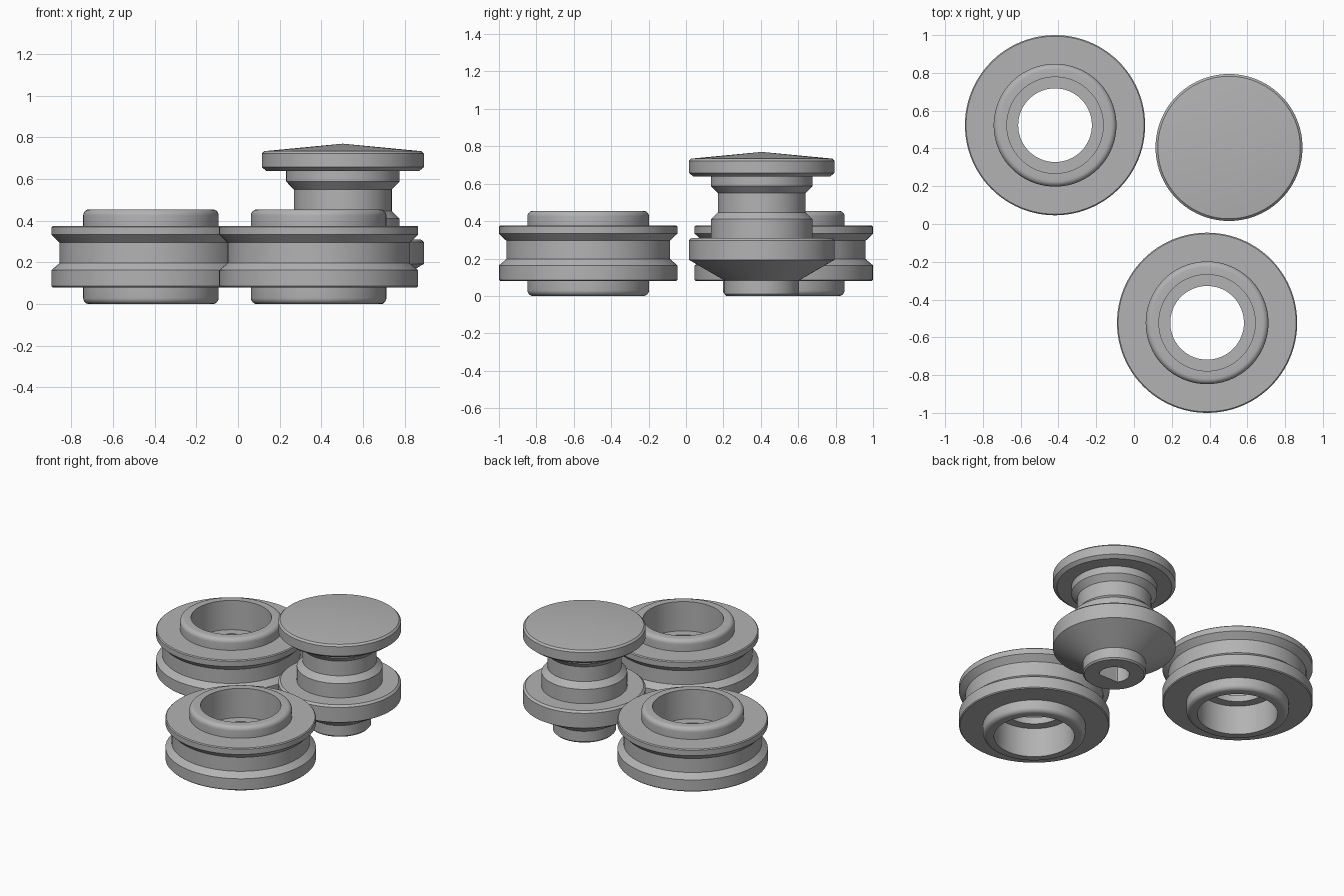
import bpy, bmesh, math

cube = bpy.data.objects.get("Cube")
if cube:
    bpy.data.objects.remove(cube, do_unlink=True)

SEGMENTS = 96

grey = bpy.data.materials.new("plain grey")
grey.use_nodes = True
colour = (0.45, 0.45, 0.45, 1)
grey.diffuse_color = colour
grey.node_tree.nodes["Principled BSDF"].inputs["Base Color"].default_value = colour


def fillet(cr, cz, radius, start, steps=6):
    """Quarter arc in the profile plane, running anticlockwise from start degrees."""
    return [(cr + radius * math.cos(math.radians(start + 90 * i / steps)),
             cz + radius * math.sin(math.radians(start + 90 * i / steps)))
            for i in range(steps + 1)]


def flat_side(radius, angle, distance):
    """Radius of a round hole with one flat on its front side."""
    toward = -math.sin(angle)
    return min(radius, distance / toward) if toward > 0.01 else radius


def lathe(name, profile, location, closed=False, flat_points=0, flat=0.06):
    """Revolve (radius, z) points; the first flat_points follow a flat-sided hole."""
    bm = bmesh.new()
    rings = []
    for i in range(SEGMENTS):
        a = math.tau * i / SEGMENTS
        ring = []
        for k, (r, z) in enumerate(profile):
            if k < flat_points:
                r = flat_side(r, a, flat)
            ring.append(bm.verts.new((r * math.cos(a), r * math.sin(a), z)))
        rings.append(ring)
    count = len(profile)
    for i in range(SEGMENTS):
        a, b = rings[i], rings[(i + 1) % SEGMENTS]
        for k in range(count if closed else count - 1):
            n = (k + 1) % count
            bm.faces.new((a[k], b[k], b[n], a[n]))
    bmesh.ops.remove_doubles(bm, verts=bm.verts, dist=1e-5)
    bmesh.ops.recalc_face_normals(bm, faces=bm.faces)
    mesh = bpy.data.meshes.new(name)
    bm.to_mesh(mesh)
    bm.free()
    mesh.materials.append(grey)
    obj = bpy.data.objects.new(name, mesh)
    bpy.context.collection.objects.link(obj)
    obj.location = (*location, 0)
    bpy.ops.object.select_all(action='DESELECT')
    obj.select_set(True)
    bpy.context.view_layer.objects.active = obj
    bpy.ops.object.shade_smooth_by_angle(angle=math.radians(25))
    return obj


# Grooved wheels: rounded collars, V-sided groove, bearing seats and an inner lip
collar, seat, lip, rim, groove = 0.325, 0.255, 0.195, 0.477, 0.438
top, soft = 0.455, 0.03
wheel = [(seat, 0)]
wheel += fillet(collar - soft, soft, soft, -90)
wheel += [(collar, 0.08), (rim - 0.006, 0.08), (rim, 0.086), (rim, 0.163),
          (groove, 0.197), (groove, 0.295), (rim, 0.333), (rim, 0.37),
          (rim - 0.006, 0.376), (collar, 0.376)]
wheel += fillet(collar - soft, top - soft, soft, 0)
wheel += [(seat, top), (seat, 0.25), (lip, 0.25), (lip, 0.205), (seat, 0.205)]

for name, place in (("back_wheel", (-0.418, 0.523)), ("front_wheel", (0.387, -0.523))):
    lathe(name, wheel, place, closed=True)

# Knob: flat-sided shaft hole, stem, cone, stepped neck and shallow domed cap
hole = [(0, 0.3), (0.095, 0.3), (0.095, 0)]
base = [(0.19, 0), (0.2, 0.01), (0.2, 0.083), (0.389, 0.193), (0.389, 0.297), (0.375, 0.31)]
neck = [(0.272, 0.31), (0.272, 0.41), (0.235, 0.447), (0.235, 0.55),
        (0.272, 0.588), (0.272, 0.638)]
cap = [(0.365, 0.638), (0.389, 0.657), (0.389, 0.722), (0.377, 0.734), (0, 0.77)]
lathe("knob", hole + base + neck + cap, (0.503, 0.405), flat_points=len(hole))
